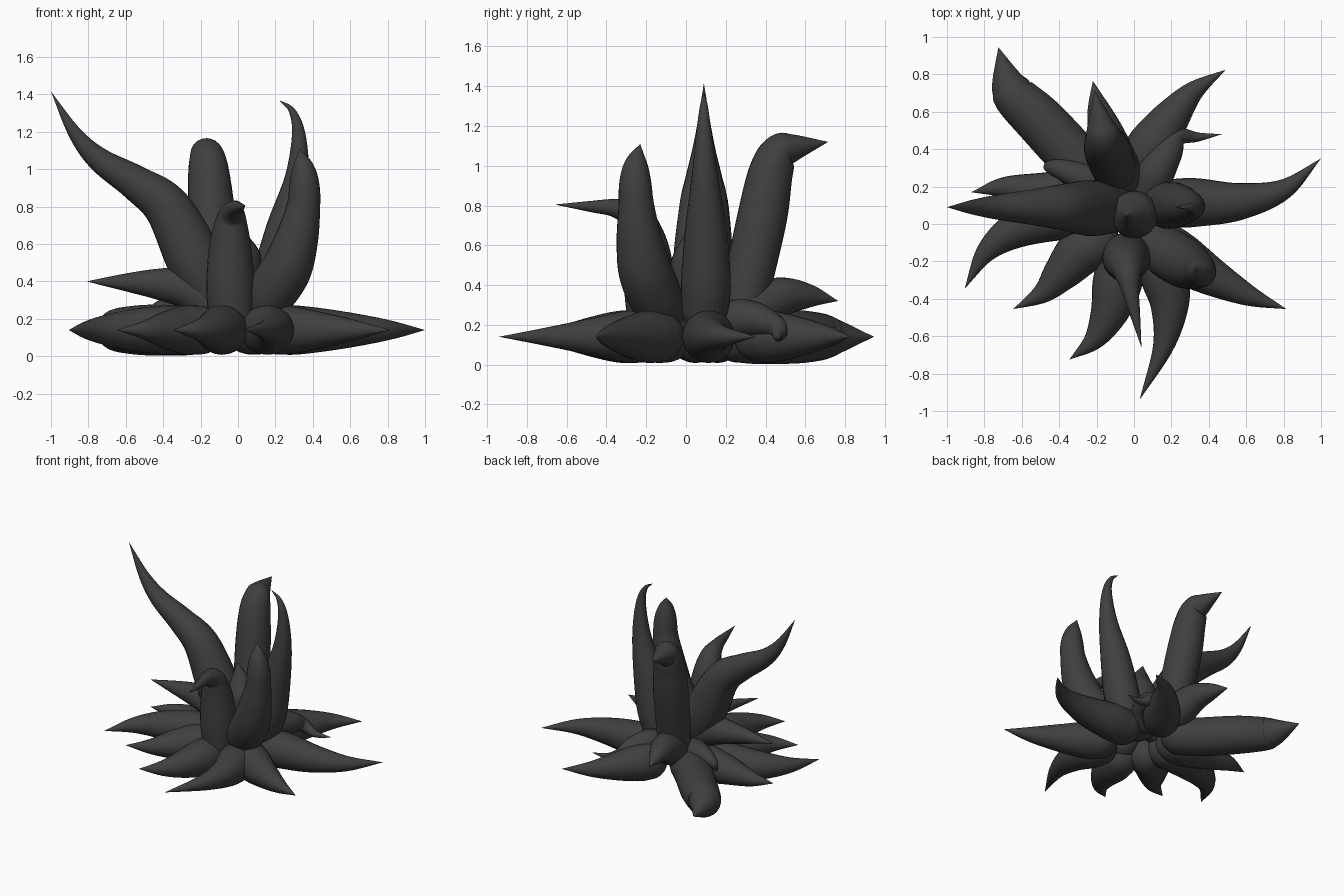
import bpy, bmesh, math
from mathutils import Vector

mat = bpy.data.materials.new("charcoal")
mat.diffuse_color = (0.05, 0.05, 0.05, 1)

SIDES, STEPS = 24, 9


def spline(a, b, c, d, t):
    """Catmull-Rom interpolation, works on 4D vectors (x, y, z, radius)."""
    return 0.5 * (2 * b + (c - a) * t + (2 * a - 5 * b + 4 * c - d) * t * t
                  + (3 * b - a - 3 * c + d) * t ** 3)


def leaf(name, pts):
    """Fleshy round leaf: rounded root, tapered along a smooth path to a point."""
    p = [Vector(q) for q in pts]
    p = [2 * p[0] - p[1]] + p + [2 * p[-1] - p[-2]]
    p[0].w = p[1].w
    path = []
    for i in range(1, len(p) - 2):
        for k in range(STEPS):
            path.append(spline(p[i - 1], p[i], p[i + 1], p[i + 2], k / STEPS))
    path.append(p[-2])
    # rounded root: extra rings forming a hemisphere behind the first point
    start, r0 = path[0].copy(), path[0].w
    back = (path[1] - path[0]).to_3d().normalized()
    dome = []
    for k in range(1, 6):
        a = math.pi / 2 * (1 - k / 6)
        c = start.to_3d() - back * r0 * math.sin(a)
        dome.append(Vector((*c, r0 * math.cos(a))))
    path = dome + path
    pos = [q.to_3d() for q in path]
    bm = bmesh.new()
    rings, n = [], None
    for i, c in enumerate(pos[:-1]):
        t = (pos[i + 1] - pos[max(i - 1, 0)]).normalized()
        n = t.orthogonal() if n is None else n - t * n.dot(t)
        n.normalize()
        b = t.cross(n)
        r = max(path[i].w, 0.002)
        rings.append([bm.verts.new(c + r * (n * math.cos(2 * math.pi * s / SIDES)
                                            + b * math.sin(2 * math.pi * s / SIDES)))
                      for s in range(SIDES)])
    for lo, hi in zip(rings, rings[1:]):
        for s in range(SIDES):
            e = (s + 1) % SIDES
            bm.faces.new((lo[s], lo[e], hi[e], hi[s]))
    tip = bm.verts.new(pos[-1])
    for s in range(SIDES):
        bm.faces.new((rings[-1][s], rings[-1][(s + 1) % SIDES], tip))
    bm.faces.new(rings[0][::-1])
    bmesh.ops.recalc_face_normals(bm, faces=bm.faces)
    me = bpy.data.meshes.new(name)
    bm.to_mesh(me)
    bm.free()
    me.materials.append(mat)
    for f in me.polygons:
        f.use_smooth = True
    bpy.context.collection.objects.link(bpy.data.objects.new(name, me))


# Flat rosette: top-view paths, all lying at one height
flat = {
    "right": [(.2, .11), (.33, .115), (.56, .12), (.8, .185), (1.0, .35)],
    "front_right": [(.2, -.14), (.28, -.2), (.43, -.29), (.62, -.385), (.815, -.455)],
    "front": [(.14, -.22), (.17, -.3), (.19, -.45), (.155, -.66), (.03, -.94)],
    "front_left": [(-.075, -.24), (-.095, -.34), (-.135, -.48), (-.215, -.62), (-.345, -.725)],
    "left_front": [(-.2, -.1), (-.285, -.15), (-.385, -.26), (-.49, -.37), (-.645, -.455)],
    "left": [(-.25, .05), (-.42, .04), (-.63, -.03), (-.79, -.15), (-.905, -.345)],
    "left_back": [(-.24, .15), (-.34, .16), (-.5, .175), (-.7, .195), (-.87, .17)],
    "back_right": [(.06, .37), (.11, .44), (.2, .57), (.32, .71), (.49, .825)],
}
for side, pts in flat.items():
    radii = (.13, .13, .1, .055, 0)
    leaf("flat_leaf_" + side, [(x, y, .14, r) for (x, y), r in zip(pts, radii)])

# Thick leaf at the back left with a blunt beaked end
leaf("beaked_leaf_back_left", [
    (-.2, .26, .14, .13), (-.33, .37, .14, .138), (-.5, .55, .14, .135),
    (-.625, .67, .14, .12), (-.66, .725, .14, .105), (-.685, .79, .14, .075),
    (-.725, .945, .14, 0)])

# Small curled leaves
leaf("curled_leaf_back_right", [
    (.08, .2, .2, .1), (.12, .28, .23, .1), (.18, .38, .22, .08),
    (.235, .465, .18, .05), (.34, .465, .14, .025), (.47, .48, .14, 0)])
leaf("curled_leaf_left", [
    (-.18, .19, .22, .1), (-.27, .24, .25, .085), (-.37, .285, .26, .06),
    (-.45, .305, .23, .035), (-.47, .29, .17, 0)])

# Middle tier, slightly raised
leaf("raised_leaf_left", [
    (-.15, .075, .28, .12), (-.26, .08, .36, .115), (-.42, .085, .385, .085),
    (-.6, .085, .395, .048), (-.81, .085, .4, 0)])
leaf("raised_leaf_back", [
    (-.08, .26, .24, .12), (-.11, .34, .28, .125), (-.15, .48, .34, .1),
    (-.19, .62, .345, .06), (-.22, .765, .32, 0)])

# Upright tier
leaf("heart_leaf", [
    (0, .05, .26, .12), (0, .05, .4, .125), (0, .05, .53, .122),
    (-.015, .05, .63, .07), (-.04, .05, .75, 0)])
leaf("tall_leaf_left", [
    (-.12, .08, .3, .13), (-.23, .085, .51, .15), (-.375, .09, .79, .125),
    (-.545, .09, .925, .095), (-.74, .09, 1.05, .065), (-.87, .09, 1.19, .037),
    (-1.0, .09, 1.415, 0)])
leaf("tall_leaf_right", [
    (.16, .095, .28, .12), (.2, .1, .42, .125), (.255, .1, .68, .105),
    (.315, .095, .95, .066), (.325, .09, 1.18, .037), (.29, .09, 1.31, .018),
    (.22, .09, 1.37, 0)])
leaf("upright_leaf_front_right", [
    (.13, -.12, .29, .125), (.18, -.155, .345, .135), (.26, -.205, .47, .135),
    (.315, -.235, .63, .115), (.35, -.25, .8, .09), (.355, -.255, .92, .08),
    (.347, -.25, 1.02, .055), (.33, -.23, 1.11, 0)])
leaf("hooked_leaf_front", [
    (-.035, -.17, .22, .125), (-.04, -.18, .38, .13), (-.042, -.2, .59, .112),
    (-.035, -.25, .735, .08), (-.02, -.35, .785, .048), (.005, -.48, .795, .028),
    (.04, -.66, .805, 0)])
leaf("hooked_leaf_back", [
    (-.1, .28, .26, .115), (-.115, .32, .45, .122), (-.14, .385, .75, .125),
    (-.155, .425, .96, .112), (-.165, .47, 1.065, .095), (-.18, .54, 1.09, .07),
    (-.21, .715, 1.12, 0)])
